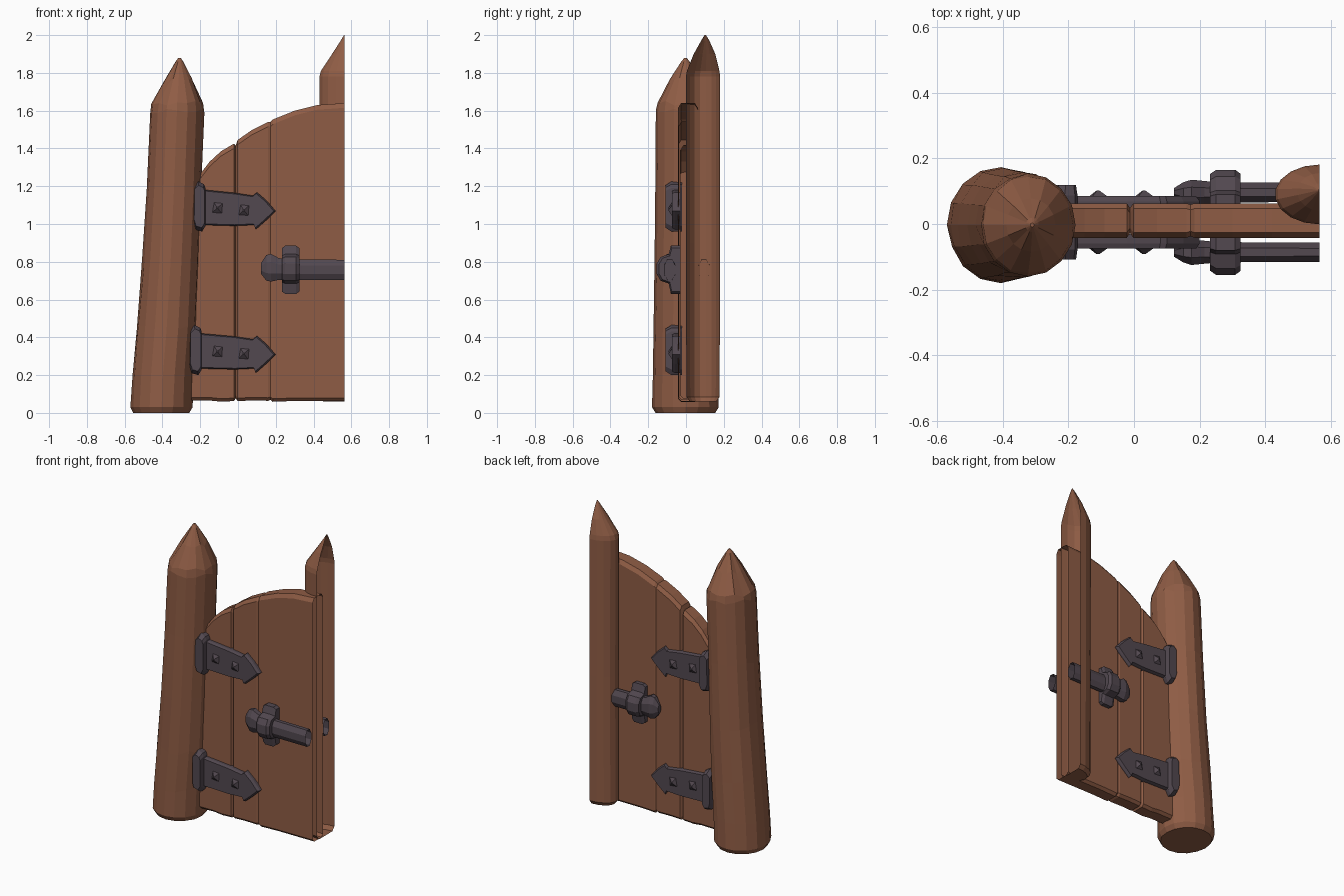
import bpy, bmesh, math, random
from mathutils import Vector

if "Cube" in bpy.data.objects:
    bpy.data.objects.remove(bpy.data.objects["Cube"])

random.seed(4)
CUT = 0.565      # open plane where the gate is cut in half
MID = 0.005      # y of the plane between front and back ironwork


def material(name, rgb):
    m = bpy.data.materials.new(name)
    m.diffuse_color = (*rgb, 1)
    m.use_nodes = True
    m.node_tree.nodes["Principled BSDF"].inputs["Base Color"].default_value = m.diffuse_color
    return m


WOOD = material("brown wood", (0.275, 0.108, 0.059))
IRON = material("dark iron", (0.085, 0.065, 0.080))


def loft(name, rings, mat, closed=True, caps=(True, True), both=False):
    """Skin a list of equal-length point rings; optionally copy to the back."""
    for back in ([False, True] if both else [False]):
        bm = bmesh.new()
        vs = [[bm.verts.new((x, 2 * MID - y if back else y, z)) for x, y, z in r]
              for r in rings]
        n = len(rings[0])
        for a, b in zip(vs, vs[1:]):
            for i in range(n if closed else n - 1):
                j = (i + 1) % n
                bm.faces.new((a[i], a[j], b[j], b[i]))
        if caps[0]:
            bm.faces.new(vs[0][::-1])
        if caps[1]:
            bm.faces.new(vs[-1])
        bmesh.ops.recalc_face_normals(bm, faces=bm.faces)
        me = bpy.data.meshes.new(name)
        bm.to_mesh(me)
        bm.free()
        me.materials.append(mat)
        label = ("back_" if back else "front_") + name if both else name
        bpy.context.collection.objects.link(bpy.data.objects.new(label, me))


def plate(name, outline, y0, y1, shrink=0.9):
    """Extrude an x-z outline toward the front, with a chamfered face."""
    c = Vector((sum(p[0] for p in outline), sum(p[1] for p in outline))) / len(outline)
    rings = []
    for y, s in ((y0, 1), (y0 + (y1 - y0) * 0.65, 1), (y1, shrink)):
        rings.append([(c.x + (x - c.x) * s, y, c.y + (z - c.y) * s) for x, z in outline])
    loft(name, rings, IRON, both=True)


# Leaning hinge post with a pointed top: z, centre x, radius x, radius y
POST = [(0, -.405, .148, .160), (.03, -.405, .163, .177), (.2, -.398, .162, .173),
        (.45, -.378, .160, .170), (.8, -.357, .152, .165), (1.2, -.338, .145, .158),
        (1.6, -.323, .143, .155), (1.64, -.322, .137, .148), (1.76, -.314, .075, .082),
        (1.86, -.310, .020, .022), (1.88, -.310, .006, .006)]
rings = []
for z, cx, rx, ry in POST:
    ring = []
    for i in range(16):
        a = math.tau * i / 16
        k = 1 + random.uniform(-.015, .015)
        dz = random.uniform(-.015, .015) if .1 < z < 1.8 else 0
        ring.append((cx + rx * k * math.cos(a), -.003 + ry * k * math.sin(a), z + dz))
    rings.append(ring)
loft("hinge_post", rings, WOOD)

# Half of the pointed centre post behind the door: z, centre y, radius x, radius y
CENTRE = [(.06, .09, .115, .070), (.085, .09, .135, .088), (.9, .09, .134, .090),
          (1.78, .09, .136, .091), (1.81, .091, .128, .086), (1.90, .098, .068, .057),
          (1.97, .102, .022, .022), (2.0, .102, .004, .004)]
rings = [[(CUT - rx * math.cos(math.radians(a)), cy + ry * math.sin(math.radians(a)), z)
          for a in range(-90, 91, 20)] for z, cy, rx, ry in CENTRE]
loft("centre_post", rings, WOOD, closed=False)

# Arched door: x, top height, inset (the inset stations form the plank groove)
DOOR = [(-.245, 1.17, 0), (-.2, 1.265, 0), (-.15, 1.33, 0), (-.09, 1.385, 0),
        (-.022, 1.425, 0), (-.012, 1.43, .014), (-.002, 1.445, 0), (.07, 1.495, 0),
        (.16, 1.54, 0), (.172, 1.545, .004), (.184, 1.553, 0), (.30, 1.60, 0),
        (.42, 1.63, 0), (CUT, 1.64, 0)]
rings = []
for x, top, d in DOOR:
    y0, y1, z0, z1 = -.042 + d, .063 - d, .062 + d, top - d
    z0 += random.uniform(-.004, .004)
    c, e = .016, .025
    rings.append([(x, y0 + c, z0), (x, y1 - c, z0), (x, y1, z0 + c), (x, y1, z1 - e),
                  (x, y1 - c, z1), (x, y0 + c, z1), (x, y0, z1 - e), (x, y0, z0 + c)])
loft("door", rings, WOOD, caps=(True, False))

# Strap hinges: knuckle plate, arrow strap and pyramid studs, front and back
for name, x, z in (("upper", 0, 1.09), ("lower", -.02, .33)):
    plate(name + "_hinge_knuckle",
          [(x - .225, z - .12), (x - .19, z - .13), (x - .172, z - .10), (x - .172, z + .10),
           (x - .18, z + .12), (x - .21, z + .135), (x - .235, z + .11), (x - .237, z - .08)],
          -.02, -.108, .85)
    plate(name + "_hinge_strap",
          [(x - .19, z - .095), (-.02, z - .10), (.085, z - .095), (.095, z - .118),
           (.15, z - .07), (.2, z - .022), (.15, z + .035), (.10, z + .078),
           (.08, z + .06), (-.02, z + .075), (x - .19, z + .092)],
          -.03, -.075, .93)
    for k, sx in enumerate((-.11, .03)):
        cz = z - .005 - k * .012
        loft(name + "_hinge_stud_%d" % (k + 1),
             [[(sx + dx * s, y, cz + dz * s) for dx, dz in
               ((-.032, -.03), (.03, -.035), (.035, .03), (-.02, .036))]
              for y, s in ((-.07, 1), (-.092, .12))], IRON, both=True)

# Latch bar with a lumpy end: x, centre z, radius y, radius z
BAR = [(.122, .765, .014, .030), (.15, .768, .032, .070), (.175, .768, .040, .075),
       (.215, .762, .036, .060), (.235, .76, .034, .058), (.34, .758, .031, .056),
       (CUT, .757, .030, .055)]
rings = [[(x, -.086 + ry * math.cos(math.tau * (i + .5) / 8) * 1.05,
           cz + rz * math.sin(math.tau * (i + .5) / 8) * 1.05) for i in range(8)]
         for x, cz, ry, rz in BAR]
loft("latch_bar", rings, IRON, caps=(True, False), both=True)

# Bracket that holds the bar to the door: y-z outline swept along x
ARC = [(-.03, .63), (-.08, .63), (-.092, .685), (-.135, .70), (-.155, .735), (-.155, .79),
       (-.135, .825), (-.092, .84), (-.08, .885), (-.03, .885)]
rings = [[(x, -.03 + (y + .03) * s, .758 + (z - .758) * s) for y, z in ARC]
         for x, s in ((.232, .9), (.25, 1), (.308, 1), (.325, .9))]
loft("latch_bracket", rings, IRON, both=True)
